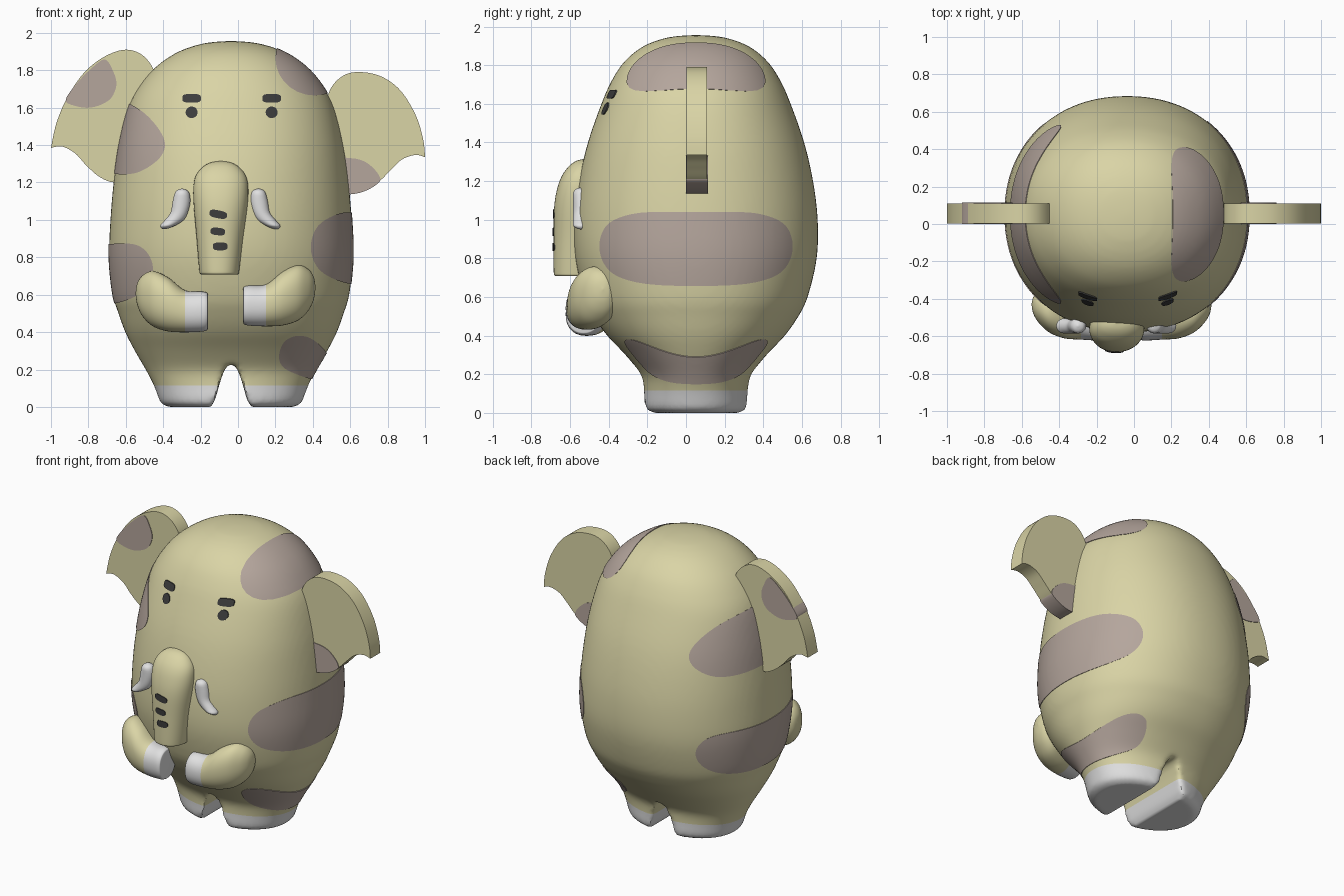
import bpy, bmesh, math
from mathutils import Vector

if "Cube" in bpy.data.objects:
    bpy.data.objects.remove(bpy.data.objects["Cube"], do_unlink=True)


def make_material(name, colour):
    mat = bpy.data.materials.new(name)
    mat.use_nodes = True
    rgba = (*colour, 1)
    mat.diffuse_color = rgba
    mat.node_tree.nodes["Principled BSDF"].inputs["Base Color"].default_value = rgba
    return mat


skin = make_material("pale olive", (0.70, 0.66, 0.38))
mauve = make_material("dusty mauve", (0.46, 0.38, 0.335))
white = make_material("soft white", (0.75, 0.75, 0.75))
dark = make_material("charcoal", (0.045, 0.045, 0.045))


def smooth(points, steps=6, closed=False):
    """Smooth curve through points of any dimension."""
    p = [Vector(q) for q in points]
    q = [p[-1]] + p + p[:2] if closed else [p[0]] + p + [p[-1]]
    out = []
    for a, b, c, d in zip(q, q[1:], q[2:], q[3:]):
        for i in range(steps):
            t = i / steps
            out.append(0.5 * (2 * b + (c - a) * t + (2 * a - 5 * b + 4 * c - d) * t ** 2
                              + (3 * b - a - 3 * c + d) * t ** 3))
    return out if closed else out + [p[-1]]


def add_object(name, bm, *materials):
    bmesh.ops.remove_doubles(bm, verts=bm.verts, dist=1e-5)
    bmesh.ops.recalc_face_normals(bm, faces=bm.faces)
    mesh = bpy.data.meshes.new(name)
    bm.to_mesh(mesh)
    bm.free()
    for mat in materials:
        mesh.materials.append(mat)
    obj = bpy.data.objects.new(name, mesh)
    bpy.context.scene.collection.objects.link(obj)
    return obj


def loft(name, rows, material, axis="z", power=2.0, sides=48):
    """Rounded rings (position, centre a, centre b, radius a, radius b) along an axis."""
    bm = bmesh.new()
    rings = []
    for pos, ca, cb, ra, rb in rows:
        ring = []
        for i in range(sides):
            angle = math.tau * i / sides
            c, s = math.cos(angle), math.sin(angle)
            a = ca + max(ra, 0) * math.copysign(abs(c) ** (2 / power), c)
            b = cb + max(rb, 0) * math.copysign(abs(s) ** (2 / power), s)
            ring.append(bm.verts.new((a, b, pos) if axis == "z" else (pos, a, b)))
        rings.append(ring)
    for low, high in zip(rings, rings[1:]):
        for i in range(sides):
            j = (i + 1) % sides
            bm.faces.new((low[i], low[j], high[j], high[i]))
    bm.faces.new(rings[0])
    bm.faces.new(rings[-1])
    return add_object(name, bm, material)


def prisms(name, outlines, front, back, *materials):
    """Front outlines (x, z) extruded from front to back."""
    bm = bmesh.new()
    for outline in outlines:
        face = bm.faces.new([bm.verts.new((p[0], front, p[1])) for p in outline])
        extruded = bmesh.ops.extrude_face_region(bm, geom=[face], use_keep_orig=True)
        moved = [v for v in extruded["geom"] if isinstance(v, bmesh.types.BMVert)]
        bmesh.ops.translate(bm, verts=moved, vec=(0, back - front, 0))
    return add_object(name, bm, *materials)


def bake(obj):
    graph = bpy.context.evaluated_depsgraph_get()
    mesh = bpy.data.meshes.new_from_object(obj.evaluated_get(graph))
    obj.modifiers.clear()
    obj.data = mesh


def cut(obj, cutter, operation):
    mod = obj.modifiers.new("cut", "BOOLEAN")
    mod.object, mod.operation, mod.solver = cutter, operation, "EXACT"
    bake(obj)
    bpy.data.objects.remove(cutter, do_unlink=True)


def decal(name, host, outlines, front, back, material, lift=0.004):
    """Skin-thin coloured areas that follow the host surface."""
    obj = bpy.data.objects.new(name, host.data.copy())
    bpy.context.scene.collection.objects.link(obj)
    normals = [v.normal.copy() for v in obj.data.vertices]
    for vert, normal in zip(obj.data.vertices, normals):
        vert.co += normal * lift
    cut(obj, prisms("cutter", outlines, front, back), "INTERSECT")
    obj.data.materials.clear()
    obj.data.materials.append(material)
    for poly in obj.data.polygons:
        poly.material_index = 0
    return obj


def oval(x, z, width, height, power=2.0, tilt=0.0):
    points = []
    for i in range(28):
        c, s = math.cos(math.tau * i / 28), math.sin(math.tau * i / 28)
        u = width / 2 * math.copysign(abs(c) ** (2 / power), c)
        v = height / 2 * math.copysign(abs(s) ** (2 / power), s)
        points.append((x + u * math.cos(tilt) - v * math.sin(tilt),
                       z + u * math.sin(tilt) + v * math.cos(tilt)))
    return points


# Body and legs: one rounded shell (height, half width, half depth) with an arch cut out
MID_X, MID_Y = -0.037, 0.052
profile = [(0, 0.34, 0.24), (0.02, 0.375, 0.268), (0.06, 0.392, 0.274), (0.12, 0.415, 0.274),
           (0.2, 0.457, 0.288), (0.3, 0.515, 0.365), (0.4, 0.566, 0.46), (0.5, 0.602, 0.53),
           (0.6, 0.632, 0.578), (0.8, 0.652, 0.625), (1.0, 0.645, 0.63), (1.2, 0.628, 0.606),
           (1.4, 0.6, 0.56), (1.6, 0.55, 0.49), (1.72, 0.487, 0.437), (1.82, 0.4, 0.37),
           (1.9, 0.28, 0.27), (1.945, 0.14, 0.14), (1.957, 0, 0)]
body = loft("body", [(z, MID_X, MID_Y, rx, ry) for z, rx, ry in smooth(profile, 4)],
            skin, power=2.15, sides=96)
arch = [(0.13, -0.1), (0.105, 0), (0.085, 0.04), (0.068, 0.1), (0.05, 0.16), (0.028, 0.215)]
half = smooth(arch, 4)
outline = [(MID_X + w, z) for w, z in half] + [(MID_X, 0.235)]
outline += [(MID_X - w, z) for w, z in reversed(half)]
cut(body, prisms("leg_gap", [outline], -1, 1), "DIFFERENCE")
remesh = body.modifiers.new("soften", "REMESH")
remesh.mode, remesh.voxel_size = "VOXEL", 0.018
relax = body.modifiers.new("relax", "SMOOTH")
relax.factor, relax.iterations = 0.5, 6
bake(body)

# White feet: split the shell at ankle height
ANKLE = 0.115
body.data.materials.clear()
body.data.materials.append(skin)
body.data.materials.append(white)
bm = bmesh.new()
bm.from_mesh(body.data)
bmesh.ops.bisect_plane(bm, geom=bm.verts[:] + bm.edges[:] + bm.faces[:],
                       plane_co=(0, 0, ANKLE), plane_no=(0, 0, 1))
for face in bm.faces:
    face.material_index = int(face.calc_center_median().z < ANKLE)
bm.to_mesh(body.data)
bm.free()

# Body spots
spots = [
    [(-0.85, 1.6), (-0.68, 1.65), (-0.6, 1.63), (-0.5, 1.57), (-0.42, 1.48), (-0.39, 1.4),
     (-0.42, 1.33), (-0.5, 1.27), (-0.58, 1.245), (-0.68, 1.25), (-0.85, 1.3)],
    [(-0.85, 0.84), (-0.69, 0.87), (-0.56, 0.87), (-0.49, 0.83), (-0.455, 0.75),
     (-0.475, 0.66), (-0.55, 0.59), (-0.68, 0.55), (-0.85, 0.55)],
    [(0.8, 1.03), (0.62, 1.04), (0.53, 1.03), (0.43, 0.97), (0.39, 0.87),
     (0.41, 0.77), (0.48, 0.7), (0.62, 0.655), (0.8, 0.67)],
    [(0.22, 0.28), (0.25, 0.35), (0.32, 0.38), (0.4, 0.36), (0.48, 0.28), (0.5, 0.18),
     (0.42, 0.145), (0.3, 0.18), (0.235, 0.22)],
]
shapes = [smooth(s, 5, True) for s in spots] + [oval(0.41, 1.865, 0.42, 0.4)]
decal("body_spots", body, shapes, -1, 1, mauve)

# Eyes and brows
face_marks = []
for x in (-0.248, 0.18):
    face_marks.append(oval(x, 1.65, 0.1, 0.046, 3.5))
    face_marks.append(oval(x, 1.575, 0.064, 0.062))
decal("eyes_and_brows", body, face_marks, -1, 0, dark, 0.006)

# Trunk with creases
trunk_rows = [(0.708, -0.1, -0.56, 0.092, 0.112), (0.713, -0.1, -0.56, 0.103, 0.122),
              (0.74, -0.1, -0.56, 0.108, 0.125), (0.9, -0.097, -0.56, 0.124, 0.125),
              (1.06, -0.093, -0.56, 0.142, 0.123), (1.16, -0.092, -0.555, 0.147, 0.112),
              (1.23, -0.092, -0.545, 0.136, 0.096), (1.28, -0.092, -0.535, 0.1, 0.068),
              (1.306, -0.092, -0.53, 0.055, 0.035), (1.315, -0.092, -0.525, 0, 0)]
trunk = loft("trunk", smooth(trunk_rows, 5), skin, power=2.2)
creases = [oval(-0.106, 1.03, 0.096, 0.042, 3, -0.2), oval(-0.108, 0.938, 0.078, 0.04, 3, -0.1),
           oval(-0.095, 0.858, 0.08, 0.042, 3)]
decal("trunk_creases", trunk, creases, -1, -0.6, dark, 0.005)

# Tusks, mirrored about the trunk
tusk_rows = [(1.168, 0.11, 0), (1.152, 0.109, 0.034), (1.1, 0.112, 0.047), (1.04, 0.124, 0.046),
             (1.0, 0.15, 0.05), (0.972, 0.183, 0.042), (0.955, 0.2, 0.02), (0.95, 0.205, 0)]
for name, side in (("left_tusk", 1), ("right_tusk", -1)):
    rows = [(z, -0.095 + side * (x + 0.095), -0.545, r, min(r, 0.04))
            for z, x, r in smooth(tusk_rows, 4)]
    loft(name, rows, white, sides=24)

# Arms with white hands
WRIST = 0.15
arm_rows = [(0.028, -0.53, 0.542, 0.08, 0.09), (0.033, -0.53, 0.542, 0.088, 0.1),
            (0.06, -0.53, 0.542, 0.093, 0.107), (WRIST, -0.515, 0.543, 0.103, 0.112),
            (0.24, -0.493, 0.58, 0.118, 0.144), (0.32, -0.465, 0.61, 0.115, 0.148),
            (0.375, -0.445, 0.625, 0.085, 0.112), (0.405, -0.435, 0.635, 0.045, 0.06),
            (0.415, -0.43, 0.64, 0, 0)]
for name, side, shift, drop in (("left_arm", 1, 0, 0), ("right_arm", -1, -0.133, -0.032)):
    rows = [(shift + side * x, y, z + drop, ry, rz) for x, y, z, ry, rz in smooth(arm_rows, 6)]
    arm = loft(name, rows, skin, axis="x", power=2.2)
    arm.data.materials.append(white)
    for poly in arm.data.polygons:
        poly.material_index = int(side * (poly.center.x - shift) < WRIST)

# Ears: flat plates with a round upper rim and a scalloped lower rim
EAR_FRONT, EAR_BACK = 0.003, 0.11
ears = {
    "left_ear": (
        [(0.46, 1.6), (0.5, 1.71), (0.57, 1.775), (0.66, 1.79), (0.77, 1.765), (0.87, 1.69),
         (0.95, 1.56), (0.99, 1.43), (1.0, 1.335)],
        [(1.0, 1.335), (0.95, 1.347), (0.88, 1.325), (0.82, 1.27), (0.76, 1.21), (0.69, 1.163),
         (0.61, 1.142), (0.5, 1.15)],
        [(0.5, 1.32), (0.6, 1.33), (0.67, 1.315), (0.72, 1.28), (0.755, 1.235), (0.755, 1.202),
         (0.69, 1.159), (0.61, 1.138), (0.5, 1.145)]),
    "right_ear": (
        [(-0.45, 1.72), (-0.45, 1.8), (-0.51, 1.88), (-0.6, 1.91), (-0.71, 1.875), (-0.82, 1.79),
         (-0.91, 1.66), (-0.97, 1.52), (-1.0, 1.385)],
        [(-1.0, 1.385), (-0.94, 1.392), (-0.87, 1.355), (-0.81, 1.29), (-0.74, 1.23),
         (-0.66, 1.2), (-0.52, 1.21)],
        [(-0.92, 1.645), (-0.87, 1.72), (-0.8, 1.795), (-0.715, 1.858), (-0.67, 1.8),
         (-0.65, 1.72), (-0.69, 1.64), (-0.79, 1.6), (-0.89, 1.615)]),
}
for name, (rim, scallop, spot) in ears.items():
    prisms(name, [smooth(rim) + smooth(scallop)[1:]], EAR_FRONT, EAR_BACK, skin)
    prisms(name + "_spot", [smooth(spot, 5, True)], EAR_FRONT - 0.004, EAR_BACK + 0.004, mauve)

# Soft shading with crisp plate edges
bpy.ops.object.select_all(action="DESELECT")
for obj in bpy.context.scene.objects:
    if obj.type == "MESH":
        obj.select_set(True)
        bpy.context.view_layer.objects.active = obj
bpy.ops.object.shade_smooth_by_angle(angle=math.radians(40))
